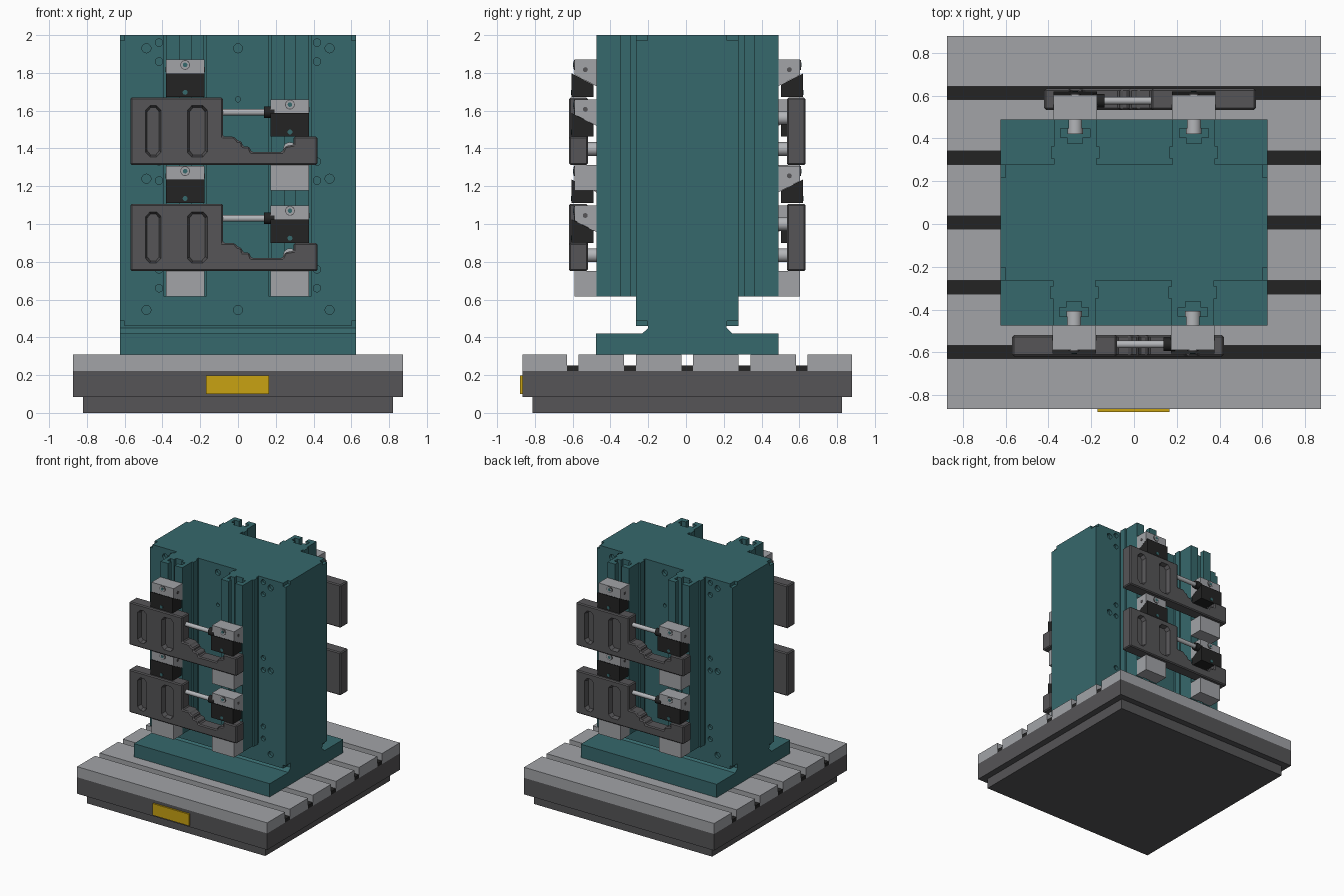
import bpy, bmesh, math
from mathutils import Matrix, Vector

if "Cube" in bpy.data.objects:
    bpy.data.objects.remove(bpy.data.objects["Cube"])

CY = 0.007  # depth of the symmetry axis


def material(name, col):
    m = bpy.data.materials.new(name)
    m.diffuse_color = (*col, 1)
    m.use_nodes = True
    m.node_tree.nodes["Principled BSDF"].inputs["Base Color"].default_value = m.diffuse_color
    return m


TEAL = material("teal paint", (0.037, 0.138, 0.15))
LIGHT = material("light grey steel", (0.36, 0.37, 0.39))
DARK = material("dark grey steel", (0.092, 0.09, 0.095))
BLACK = material("black steel", (0.017, 0.017, 0.017))
YELLOW = material("yellow plate", (0.58, 0.36, 0.006))
CHROME = material("bright rod", (0.45, 0.46, 0.48))

SHIFT = Matrix.Translation((0, CY, 0))
SIDES = {"front": SHIFT, "back": SHIFT @ Matrix.Rotation(math.pi, 4, "Z")}


def finish(name, bm, mat, M=SHIFT):
    bmesh.ops.transform(bm, matrix=M, verts=bm.verts)
    bmesh.ops.recalc_face_normals(bm, faces=bm.faces)
    me = bpy.data.meshes.new(name)
    bm.to_mesh(me)
    bm.free()
    me.materials.append(mat)
    ob = bpy.data.objects.new(name, me)
    bpy.context.collection.objects.link(ob)
    return ob


def prism(name, pts, axis, a, b, mat, M=SHIFT):
    """Extrude a 2D outline along an axis from a to b."""
    place = {"x": lambda p, t: (t, p[0], p[1]),
             "y": lambda p, t: (p[0], t, p[1]),
             "z": lambda p, t: (p[0], p[1], t)}[axis]
    bm = bmesh.new()
    f = bm.faces.new([bm.verts.new(place(p, a)) for p in pts])
    ext = bmesh.ops.extrude_face_region(bm, geom=[f])
    d = Vector(place((0, 0), b - a))
    bmesh.ops.translate(bm, vec=d, verts=[v for v in ext["geom"] if isinstance(v, bmesh.types.BMVert)])
    return finish(name, bm, mat, M)


def box(name, x0, x1, y0, y1, z0, z1, mat, M=SHIFT):
    return prism(name, [(x0, y0), (x1, y0), (x1, y1), (x0, y1)], "z", z0, z1, mat, M)


def add_cyl(bm, p, r, length, axis, n=20):
    rot = Matrix.Rotation(math.pi / 2, 4, "Y" if axis == "x" else "X")
    bmesh.ops.create_cone(bm, cap_ends=True, segments=n, radius1=r, radius2=r,
                          depth=length, matrix=Matrix.Translation(p) @ rot)


def rod(name, p, r, length, axis, mat, M=SHIFT):
    bm = bmesh.new()
    add_cyl(bm, p, r, length, axis)
    ob = finish(name, bm, mat, M)
    for f in ob.data.polygons:
        f.use_smooth = len(f.vertices) == 4
    return ob


def cut(ob, cutter):
    m = ob.modifiers.new("cut", "BOOLEAN")
    m.operation = "DIFFERENCE"
    m.solver = "EXACT"
    m.object = cutter
    cutter.hide_render = True
    cutter.hide_viewport = True
    cutter.display_type = "WIRE"


def bevel(ob, w):
    m = ob.modifiers.new("bevel", "BEVEL")
    m.width = w
    m.segments = 1
    m.limit_method = "ANGLE"


# Pallet: plinth, body, slotted top and name plate
box("pallet_plinth", -0.82, 0.82, -0.82, 0.82, 0, 0.09, DARK)
box("pallet_body", -0.874, 0.874, -0.872, 0.872, 0.085, 0.222, DARK)
slots = [-0.606, -0.303, 0, 0.303, 0.606]
edges = [-0.872] + [s + d for s in slots for d in (-0.031, 0.031)] + [0.872]
for i in range(0, len(edges), 2):
    box("pallet_top_strip", -0.874, 0.874, edges[i], edges[i + 1], 0.222, 0.31, LIGHT)
for s in slots:
    box("slot_floor", -0.874, 0.874, s - 0.031, s + 0.031, 0.222, 0.25, BLACK)
box("name_plate", -0.17, 0.165, -0.886, -0.872, 0.1, 0.197, YELLOW)

# Tower: foot, flared neck and main column
box("tower_foot", -0.625, 0.625, -0.483, 0.483, 0.31, 0.42, TEAL)
prism("tower_neck", [(-0.24, 0.418), (0.24, 0.418), (0.207, 0.45), (0.207, 0.48), (-0.207, 0.48), (-0.207, 0.45)],
      "x", -0.625, 0.625, TEAL)
column = box("tower_column", -0.625, 0.625, -0.272, 0.272, 0.46, 2.0, TEAL)

# Corner notches and bolt holes cut out of the column
bm = bmesh.new()
for sx in (-1, 1):
    for sy in (-1, 1):
        for z in (2.0, 0.46):
            bmesh.ops.create_cube(bm, size=1, matrix=Matrix.Translation((sx * 0.63, sy * 0.25, z))
                                  @ Matrix.Diagonal((0.06, 0.08, 0.055, 1)))
holes = [(x, z, 0.024) for x in (-0.485, 0, 0.485) for z in (0.545, 1.93)]
holes += [(x, 1.24, 0.024) for x in (-0.485, 0.485)]
holes += [(x, z, 0.02) for x in (-0.418, 0.418) for z in (0.66, 0.76, 1.23, 1.33, 1.86, 1.96)]
holes += [(0, 1.66, 0.014)]
for x, z, r in holes:
    for s in (-1, 1):
        add_cyl(bm, (s * x, s * 0.272, z), r, 0.05, "y", 14)
cut(column, finish("column_cutter", bm, TEAL))


def rail_outline(c):
    """Rail section with side ribs and an open T slot."""
    half = [(0.10, -0.26), (0.10, -0.30), (0.114, -0.30), (0.114, -0.355), (0.10, -0.355),
            (0.10, -0.482), (0.03, -0.482), (0.03, -0.44), (0.068, -0.44), (0.068, -0.398),
            (0.035, -0.398), (0.035, -0.37)]
    return [(c + x, y) for x, y in half] + [(c - x, y) for x, y in reversed(half)]


def stop(x, z, M):
    """Black wedge with a light clamp block seated on its sloping top."""
    a, b = x - 0.102, x + 0.102
    prism("clamp_wedge", [(-0.612, z), (-0.497, z), (-0.497, z + 0.065), (-0.612, z + 0.125)], "x", a, b, BLACK, M)
    prism("clamp_block", [(-0.597, z + 0.118), (-0.482, z + 0.058), (-0.482, z + 0.198), (-0.597, z + 0.198)],
          "x", a, b, LIGHT, M)
    rod("clamp_screw_ring", (x, -0.598, z + 0.17), 0.026, 0.006, "y", DARK, M)
    rod("clamp_screw_face", (x, -0.599, z + 0.17), 0.022, 0.008, "y", LIGHT, M)
    rod("clamp_screw_socket", (x, -0.600, z + 0.17), 0.012, 0.008, "y", TEAL, M)
    rod("wedge_hole", (x, -0.612, z + 0.025), 0.013, 0.006, "y", TEAL, M)
    for s in (-1, 1):
        rod("block_side_hole", (x + s * 0.102, -0.54, z + 0.145), 0.013, 0.004, "x", DARK, M)


def fixture(z, M):
    """One workpiece holder with z at its lower edge."""
    outline = [(-0.57, 0), (0.42, 0), (0.42, 0.15), (0.295, 0.15), (0.295, 0.108), (0.25, 0.1),
               (0.235, 0.07), (0.07, 0.07), (0.06, 0.098), (0.025, 0.1), (0.02, 0.125),
               (0, 0.128), (-0.02, 0.15), (-0.08, 0.15), (-0.08, 0.357), (-0.57, 0.357)]
    jaw = prism("jaw_plate", [(x, z + h) for x, h in outline], "y", -0.626, -0.527, DARK, M)
    bm = bmesh.new()
    for x0, x1 in ((-0.493, -0.405), (-0.273, -0.158)):
        # pocket with clipped corners
        c, lo, hi = 0.025, z + 0.04, z + 0.318
        ring = [(x0 + c, lo), (x1 - c, lo), (x1, lo + c), (x1, hi - c),
                (x1 - c, hi), (x0 + c, hi), (x0, hi - c), (x0, lo + c)]
        cx, cz = (x0 + x1) / 2, (lo + hi) / 2
        outer = [bm.verts.new((p, -0.64, q)) for p, q in ring]
        inner = [bm.verts.new((cx + (p - cx) * 0.72, -0.59, cz + (q - cz) * 0.9)) for p, q in ring]
        bm.faces.new(outer)
        bm.faces.new(inner[::-1])
        for i in range(8):
            j = (i + 1) % 8
            bm.faces.new((outer[i], inner[i], inner[j], outer[j]))
    bevel(jaw, 0.008)
    cut(jaw, finish("jaw_cutter", bm, DARK, M))
    # Side screw with its black head
    rod("side_rod", (0.04, -0.57, z + 0.28), 0.018, 0.26, "x", CHROME, M)
    rod("side_rod_head", (0.165, -0.57, z + 0.28), 0.031, 0.055, "x", BLACK, M)
    rod("side_rod_nut", (0.195, -0.57, z + 0.28), 0.024, 0.03, "x", BLACK, M)
    # Pins joining the jaw to the rails
    for x, h, r in ((-0.28, 0.085, 0.036), (-0.28, 0.25, 0.036), (0.275, 0.085, 0.036)):
        rod("locating_pin", (x, -0.475, z + h), r, 0.12, "y", CHROME, M)
    stop(-0.28, z + 0.36, M)
    stop(0.275, z + 0.15, M)
    box("rest_block", 0.173, 0.377, -0.597, -0.482, z - 0.135, z, LIGHT, M)


# Both faces carry the same rails and holders
for side, M in SIDES.items():
    for c in (-0.28, 0.275):
        prism(side + "_rail", rail_outline(c), "z", 0.615, 2.0, TEAL, M)
    box(side + "_rest_block", -0.382, -0.178, -0.597, -0.482, 0.615, 0.75, LIGHT, M)
    for z in (0.75, 1.312):
        fixture(z, M)
